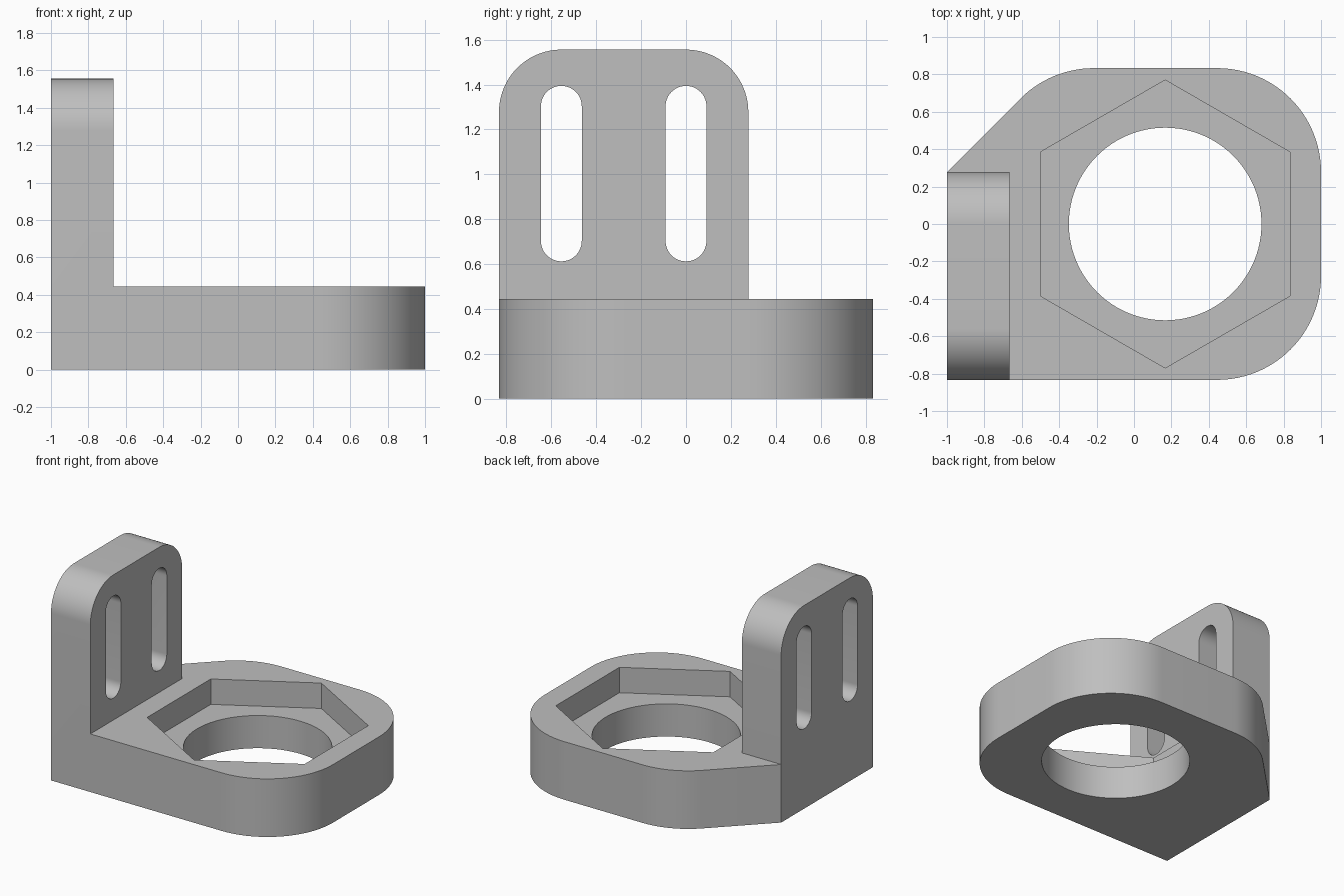
import bpy, bmesh, math
from mathutils import Vector

cube = bpy.data.objects.get("Cube")
if cube:
    bpy.data.objects.remove(cube, do_unlink=True)

U = 1 / 18                     # design unit
BASE_H, PLATE_H = 8 * U, 28 * U
HOLE_X = 3 * U

grey = bpy.data.materials.new("plain grey")
grey.use_nodes = True
grey.diffuse_color = (0.52, 0.52, 0.52, 1)
grey.node_tree.nodes["Principled BSDF"].inputs["Base Color"].default_value = grey.diffuse_color


def arc(cx, cy, r, start, end, steps=24):
    """Points on an arc, angles in degrees."""
    angles = [math.radians(start + (end - start) * i / steps) for i in range(steps + 1)]
    return [(cx + r * math.cos(a), cy + r * math.sin(a)) for a in angles]


def prism(name, profile, low, high, axis="Z"):
    """Extrude a closed profile along Z (profile in xy) or X (profile in yz)."""
    def place(p, h):
        return Vector((p[0], p[1], h)) if axis == "Z" else Vector((h, p[0], p[1]))
    bm = bmesh.new()
    face = bm.faces.new([bm.verts.new(place(p, low)) for p in profile])
    new = bmesh.ops.extrude_face_region(bm, geom=[face])["geom"]
    shift = place((0, 0), high - low)
    bmesh.ops.translate(bm, vec=shift, verts=[v for v in new if isinstance(v, bmesh.types.BMVert)])
    bmesh.ops.recalc_face_normals(bm, faces=bm.faces)
    mesh = bpy.data.meshes.new(name)
    bm.to_mesh(mesh)
    bm.free()
    mesh.materials.append(grey)
    obj = bpy.data.objects.new(name, mesh)
    bpy.context.collection.objects.link(obj)
    return obj


def combine(target, tool, operation):
    """Apply a boolean and drop the tool."""
    bpy.context.view_layer.objects.active = target
    mod = target.modifiers.new(operation.lower(), "BOOLEAN")
    mod.operation, mod.solver, mod.object = operation, "EXACT", tool
    bpy.ops.object.modifier_apply(modifier=mod.name)
    bpy.data.objects.remove(tool, do_unlink=True)


# Base slab: three rounded corners, one chamfered side, one square corner
R = 10 * U
outline = [(-1, -15 * U)]
outline += arc(8 * U, -5 * U, R, -90, 0)
outline += arc(8 * U, 5 * U, R, 0, 90)
outline += arc(-1 - 5 * U + 5 * U + R * math.sqrt(2), 5 * U, R, 90, 135, 14)
outline += [(-1, 5 * U)]
bracket = prism("angle_bracket", outline, 0, BASE_H)

# Upright plate with rounded top corners
r = 5 * U
upright = [(-15 * U, 0), (5 * U, 0)]
upright += arc(0, PLATE_H - r, r, 0, 90)
upright += arc(-10 * U, PLATE_H - r, r, 90, 180)
combine(bracket, prism("upright_plate", upright, -1, -12 * U, "X"), "UNION")

# Hexagonal pocket and round through hole
hexagon = arc(HOLE_X, 0, 12 * U / math.cos(math.pi / 6), 30, 330, 5)
combine(bracket, prism("hex_pocket", hexagon, 4.5 * U, BASE_H + 0.1), "DIFFERENCE")
circle = arc(HOLE_X, 0, 0.515, 0, 360, 96)[:-1]
combine(bracket, prism("round_hole", circle, -0.1, BASE_H + 0.1), "DIFFERENCE")

# Two vertical slots through the plate
for y in (-10 * U, 0):
    slot = arc(y, 1.303, 0.091, 0, 180) + arc(y, 0.703, 0.091, 180, 360)
    combine(bracket, prism("slot", slot, -1.1, -0.6, "X"), "DIFFERENCE")

# Merge flat regions and smooth the curved walls
bm = bmesh.new()
bm.from_mesh(bracket.data)
bmesh.ops.remove_doubles(bm, verts=bm.verts, dist=1e-5)
bmesh.ops.dissolve_limit(bm, angle_limit=math.radians(0.5), verts=bm.verts, edges=bm.edges)
bm.to_mesh(bracket.data)
bm.free()
bpy.ops.object.select_all(action="DESELECT")
bracket.select_set(True)
bpy.context.view_layer.objects.active = bracket
bpy.ops.object.shade_smooth_by_angle(angle=math.radians(25))
